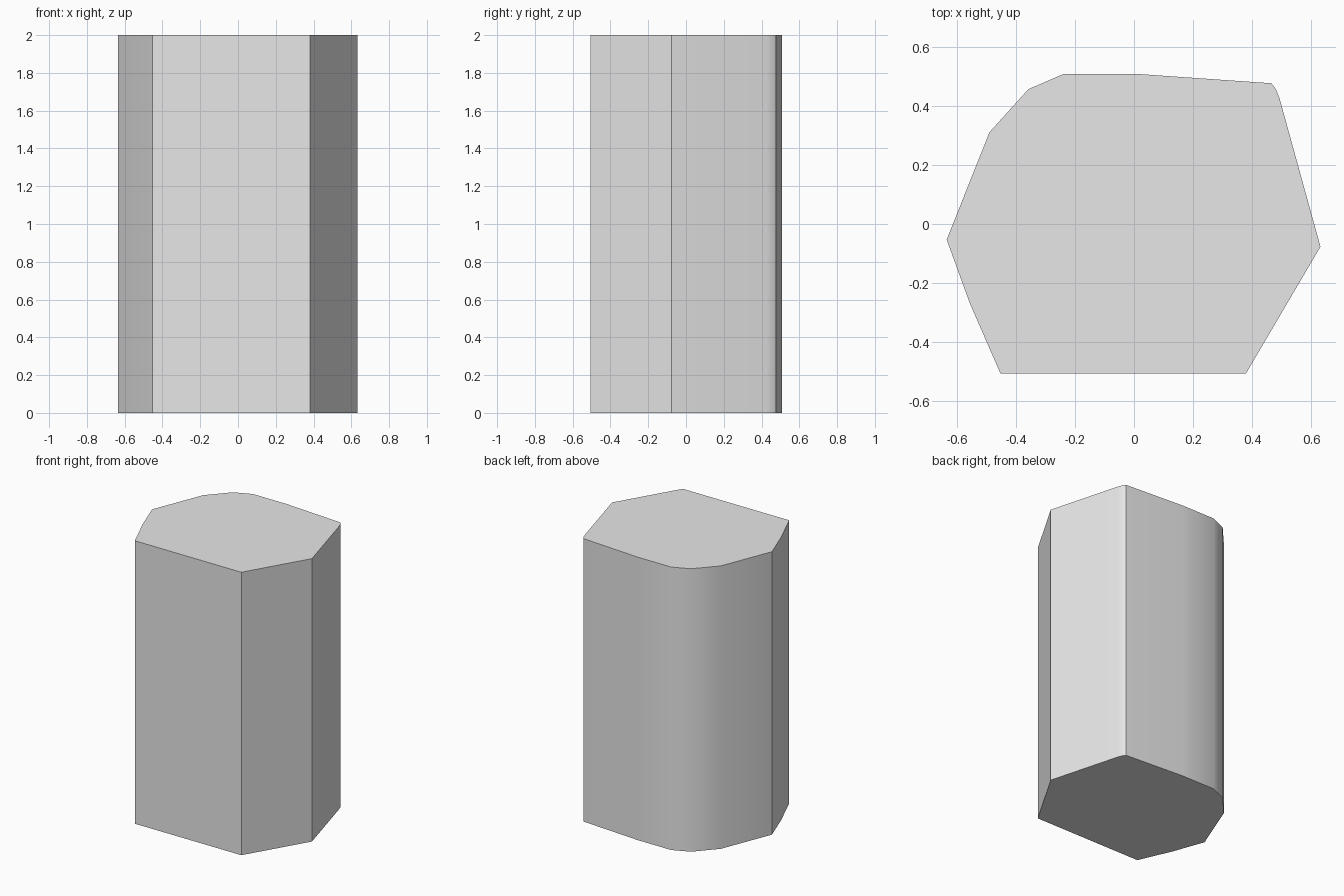
import bpy
import bmesh
import math

cube = bpy.data.objects.get("Cube")
if cube:
    bpy.data.objects.remove(cube, do_unlink=True)

HEIGHT = 2.0

# Cross-section of the column, counter-clockwise from the front right corner
OUTLINE = [
    (0.38, -0.506), (0.632, -0.077), (0.493, 0.427), (0.481, 0.457),
    (0.466, 0.477), (0.02, 0.508), (-0.24, 0.508), (-0.358, 0.457),
    (-0.49, 0.311), (-0.635, -0.053), (-0.556, -0.27), (-0.453, -0.506),
]

# Plain grey stone colour
grey = bpy.data.materials.new("plain_grey")
grey.use_nodes = True
colour = (0.8, 0.8, 0.8, 1.0)
grey.diffuse_color = colour
grey.node_tree.nodes["Principled BSDF"].inputs["Base Color"].default_value = colour

# Column: base outline extruded straight up
bm = bmesh.new()
base = bm.faces.new([bm.verts.new((x, y, 0)) for x, y in OUTLINE])
top = bmesh.ops.extrude_face_region(bm, geom=[base], use_keep_orig=True)
top_verts = [v for v in top["geom"] if isinstance(v, bmesh.types.BMVert)]
bmesh.ops.translate(bm, verts=top_verts, vec=(0, 0, HEIGHT))
bmesh.ops.recalc_face_normals(bm, faces=bm.faces)
mesh = bpy.data.meshes.new("stone_column")
bm.to_mesh(mesh)
bm.free()
mesh.materials.append(grey)

column = bpy.data.objects.new("stone_column", mesh)
bpy.context.collection.objects.link(column)

# Smooth the rounded sides, keep the strong corners sharp
bpy.ops.object.select_all(action="DESELECT")
column.select_set(True)
bpy.context.view_layer.objects.active = column
bpy.ops.object.shade_smooth_by_angle(angle=math.radians(30))
